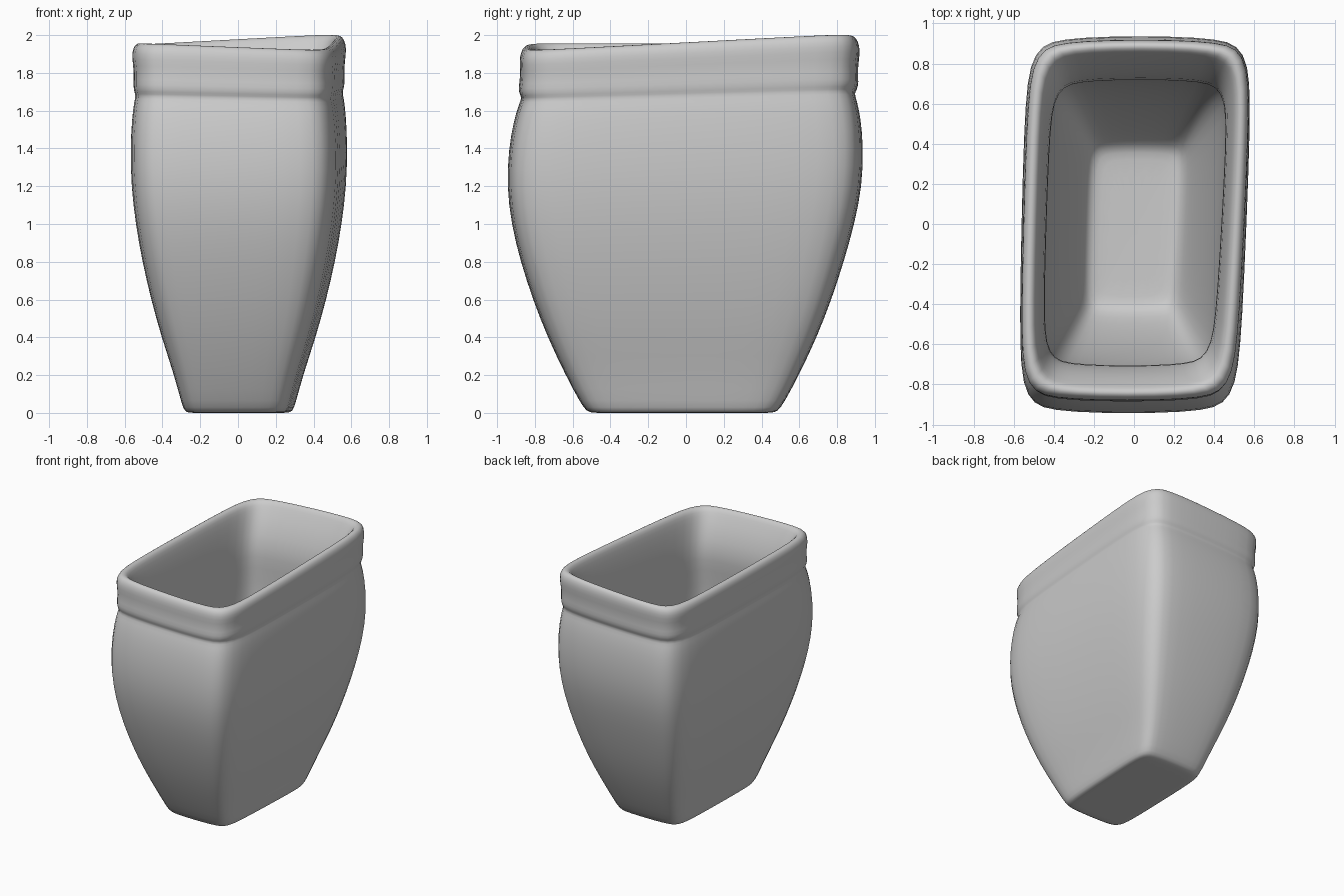
import bpy
import bmesh

cube = bpy.data.objects.get("Cube")
if cube:
    bpy.data.objects.remove(cube, do_unlink=True)

# Plain grey clay
grey = bpy.data.materials.new("clay_grey")
grey.use_nodes = True
grey.diffuse_color = (0.6, 0.6, 0.6, 1)
grey.node_tree.nodes["Principled BSDF"].inputs["Base Color"].default_value = (0.6, 0.6, 0.6, 1)

# Wall profile (height, half width, half depth): base, belly, collar band, rim, inner wall, floor
PROFILE = [
    (0, 0.2, 0.42), (0, 0.255, 0.475), (0.008, 0.278, 0.505), (0.045, 0.293, 0.535),
    (0.2, 0.333, 0.618), (0.4, 0.4, 0.713), (0.6, 0.455, 0.791), (0.8, 0.501, 0.856),
    (1.0, 0.536, 0.909), (1.2, 0.559, 0.941), (1.4, 0.563, 0.94), (1.56, 0.554, 0.918),
    (1.65, 0.542, 0.893), (1.68, 0.533, 0.88), (1.7, 0.541, 0.894),
    (1.735, 0.547, 0.902), (1.8, 0.541, 0.892), (1.88, 0.553, 0.902),
    (1.925, 0.55, 0.897), (1.953, 0.535, 0.883), (1.962, 0.512, 0.864),
    (1.95, 0.488, 0.842), (1.91, 0.473, 0.82), (1.82, 0.455, 0.768),
    (1.65, 0.435, 0.708), (1.5, 0.437, 0.714), (1.25, 0.44, 0.73),
    (1.0, 0.425, 0.712), (0.8, 0.397, 0.678), (0.6, 0.36, 0.625),
    (0.4, 0.314, 0.55), (0.25, 0.27, 0.475), (0.17, 0.238, 0.42),
    (0.15, 0.205, 0.38), (0.145, 0.14, 0.32),
]

# Rounded rectangle in unit coordinates, one quarter mirrored to a full ring
QUARTER = [(1, 0.3), (0.99, 0.65), (0.96, 0.85), (0.86, 0.955), (0.68, 0.985), (0.3, 1)]
right_half = QUARTER + [(-u, v) for u, v in reversed(QUARTER)]
RING = right_half + [(-u, -v) for u, v in right_half]


def place(z, half_x, half_y, u, v):
    """Put a ring point on the wall, with the hand-made skew growing upward."""
    skew = (0.035 + 0.01 * u) * v * (0.5 + 0.25 * z)
    lift = (z / 1.95) ** 4 * (0.004 * u + 0.021 * v + 0.024 * u * v)
    centre_y = 0.04 * max(z - 0.9, 0) - 0.02
    return (half_x * u + skew, half_y * v + centre_y, z + lift)


# Pot body as one closed shell from outer base to inner floor
bm = bmesh.new()
rings = [[bm.verts.new(place(z, hx, hy, u, v)) for u, v in RING] for z, hx, hy in PROFILE]
for low, high in zip(rings, rings[1:]):
    for i in range(len(RING)):
        j = (i + 1) % len(RING)
        bm.faces.new((low[i], low[j], high[j], high[i]))
bm.faces.new(list(reversed(rings[0])))
bm.faces.new(rings[-1])
bmesh.ops.recalc_face_normals(bm, faces=bm.faces)
for face in bm.faces:
    face.smooth = True

mesh = bpy.data.meshes.new("planter_pot")
bm.to_mesh(mesh)
bm.free()
mesh.materials.append(grey)
pot = bpy.data.objects.new("planter_pot", mesh)
bpy.context.collection.objects.link(pot)

# Soften the clay surface
smooth = pot.modifiers.new("soften", "SUBSURF")
smooth.levels = 1
smooth.render_levels = 1
